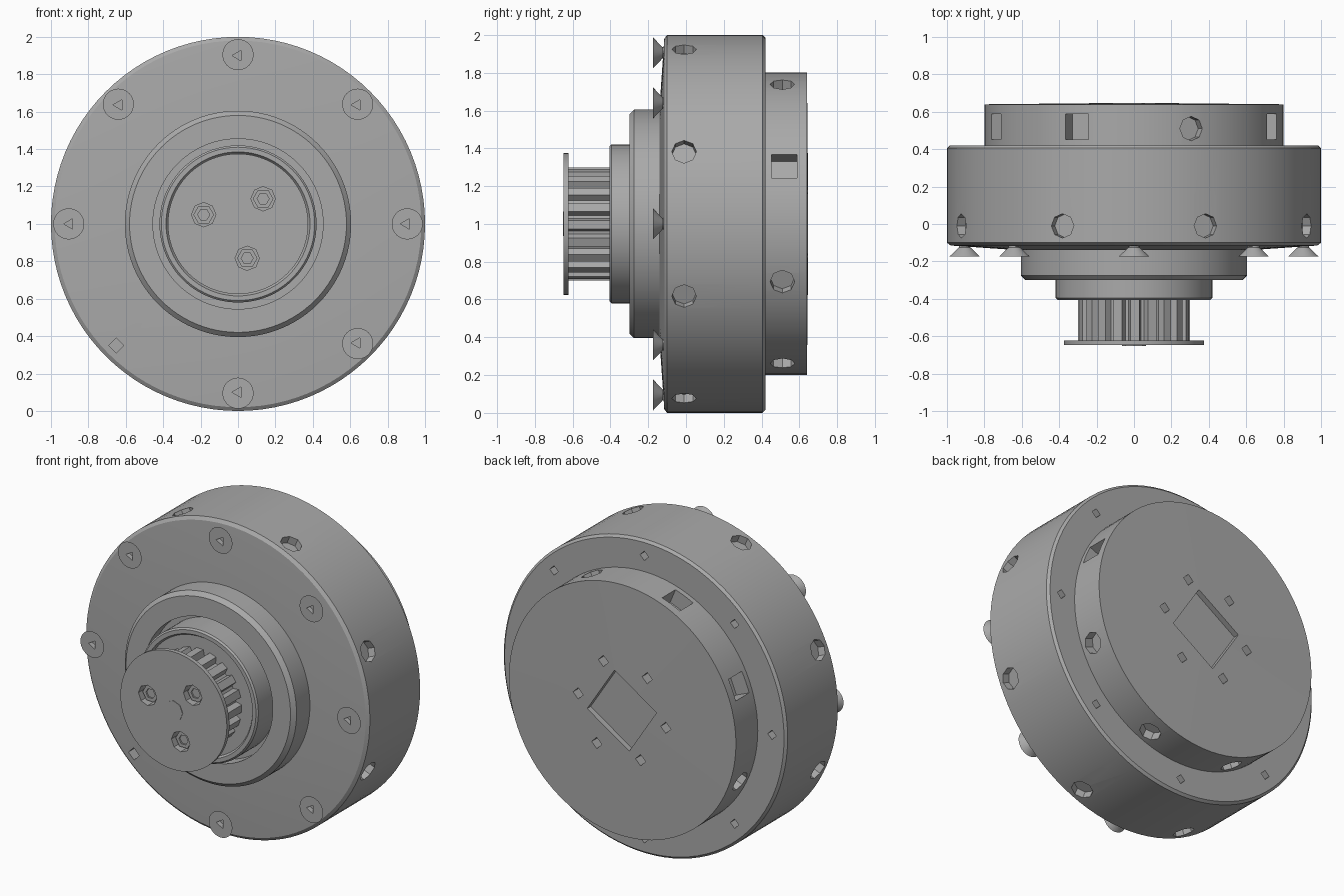
import bpy, bmesh
from math import sin, cos, tau, radians
from mathutils import Vector

cube = bpy.data.objects.get("Cube")
if cube:
    bpy.data.objects.remove(cube)

grey = bpy.data.materials.new("machined_grey")
grey.use_nodes = True
grey.diffuse_color = (0.4, 0.4, 0.4, 1)
grey.node_tree.nodes["Principled BSDF"].inputs["Base Color"].default_value = (0.4, 0.4, 0.4, 1)

CENTRE = Vector((0, 0, 1))


def polar(radius, degrees, y):
    a = radians(degrees)
    return Vector((radius * cos(a), y, radius * sin(a))) + CENTRE


def add_object(name, bm):
    bmesh.ops.recalc_face_normals(bm, faces=bm.faces)
    mesh = bpy.data.meshes.new(name)
    bm.to_mesh(mesh)
    bm.free()
    obj = bpy.data.objects.new(name, mesh)
    bpy.context.collection.objects.link(obj)
    mesh.materials.append(grey)
    return obj


def lathe(name, profile, centre=CENTRE, sides=96):
    """Closed solid turned about the y axis from (radius, y) points."""
    bm = bmesh.new()
    rings = []
    for r, y in profile:
        if r == 0:
            rings.append([bm.verts.new(centre + Vector((0, y, 0)))] * sides)
        else:
            rings.append([bm.verts.new(centre + Vector((r * cos(tau * i / sides), y, r * sin(tau * i / sides))))
                          for i in range(sides)])
    for a, b in zip(rings, rings[1:]):
        for i in range(sides):
            j = (i + 1) % sides
            corners = list(dict.fromkeys((a[i], a[j], b[j], b[i])))
            bm.faces.new(corners)
    return add_object(name, bm)


def prism(bm, position, direction, radius, depth, sides, turn=0):
    """Add a prism to bm, centred on a position and running along a direction."""
    rot = direction.to_track_quat("Z", "Y").to_matrix()
    caps = []
    for h in (-depth, depth):
        caps.append([bm.verts.new(position + rot @ Vector((radius * cos(tau * i / sides + turn),
                                                           radius * sin(tau * i / sides + turn), h)))
                     for i in range(sides)])
    low, high = caps
    bm.faces.new(low)
    bm.faces.new(high)
    for i in range(sides):
        j = (i + 1) % sides
        bm.faces.new((low[i], low[j], high[j], high[i]))


def cut(obj, bm):
    """Subtract the prisms in bm from an object and drop the cutter."""
    cutter = add_object("hole_cutter", bm)
    cutter.hide_render = True
    mod = obj.modifiers.new("holes", "BOOLEAN")
    mod.operation, mod.solver, mod.object = "DIFFERENCE", "EXACT", cutter
    bpy.context.view_layer.update()
    mesh = bpy.data.meshes.new_from_object(obj.evaluated_get(bpy.context.evaluated_depsgraph_get()))
    obj.modifiers.clear()
    obj.data = mesh
    bpy.data.objects.remove(cutter)


AXIS = Vector((0, 1, 0))

# Main drum with radial ports, rear bolt holes and one empty front hole
drum = lathe("main_drum", [(0, -0.14), (0.62, -0.14), (0.98, -0.115), (1, -0.10),
                           (1, 0.405), (0.985, 0.42), (0, 0.42)])
bm = bmesh.new()
for k in range(8):
    out = polar(1, 45 * k + 22.5, 0) - CENTRE
    prism(bm, polar(1, 45 * k + 22.5, -0.01), out, 0.065, 0.05, 8)
    prism(bm, polar(0.9, 45 * k, 0.42), AXIS, 0.03, 0.05, 4)
prism(bm, polar(0.92, 225, -0.11), AXIS, 0.04, 0.06, 4)
cut(drum, bm)

# Rear housing with side ports, small bolt holes and a square socket
housing = lathe("rear_housing", [(0, 0.40), (0.8, 0.40), (0.8, 0.64), (0, 0.648)])
bm = bmesh.new()
for k in range(8):
    angle = 45 * k + 22.5
    out = polar(1, angle, 0) - CENTRE
    if k in (0, 2, 3):
        prism(bm, polar(0.8, angle, 0.52), out, 0.095, 0.1, 4, tau / 8)
    else:
        prism(bm, polar(0.8, angle, 0.51), out, 0.065, 0.06, 8)
for k in range(6):
    prism(bm, polar(0.31, 60 * k + 5, 0.64), AXIS, 0.036, 0.06, 4)
prism(bm, polar(0, 0, 0.65), AXIS, 0.25, 0.04, 4, radians(12))
cut(housing, bm)

# Front bearing ring and the collar inside it
lathe("bearing_ring", [(0, -0.22), (0.455, -0.22), (0.455, -0.30), (0.58, -0.30),
                       (0.605, -0.275), (0.605, -0.12), (0, -0.12)])
lathe("collar", [(0, -0.39), (0.375, -0.39), (0.385, -0.405), (0.41, -0.405),
                 (0.42, -0.395), (0.42, -0.20), (0, -0.20)])

# Toothed pulley barrel
TEETH = 20
bm = bmesh.new()
outline = []
for k in range(TEETH):
    for offset, r in ((-0.3, 0.3), (0.2, 0.3), (0.35, 0.262), (0.55, 0.262)):
        outline.append(polar(r, (k + offset) * 360 / TEETH, -0.635))
face = bm.faces.new([bm.verts.new(p) for p in outline])
moved = bmesh.ops.extrude_face_region(bm, geom=[face])["geom"]
bmesh.ops.translate(bm, vec=(0, 0.26, 0), verts=[v for v in moved if isinstance(v, bmesh.types.BMVert)])
add_object("pulley_teeth", bm)

# Pulley flange with three screw pockets around the shaft
flange = lathe("pulley_flange", [(0, -0.648), (0.375, -0.648), (0.375, -0.622), (0, -0.622)])
pockets = [polar(0.19, a, -0.65) for a in (45, 165, 285)]
for target in (flange, bpy.data.objects["pulley_teeth"]):
    bm = bmesh.new()
    for p in pockets:
        prism(bm, p, AXIS, 0.065, 0.08, 8)
    cut(target, bm)
lathe("shaft_end", [(0, -0.651), (0.065, -0.651), (0.065, -0.60), (0, -0.60)], sides=8)
for i, p in enumerate(pockets):
    lathe(f"pulley_screw_{i + 1}", [(0, 0.04), (0.032, 0.04), (0.032, 0.03), (0.055, 0.03),
                                    (0.055, 0.085), (0, 0.085)], p, 6)

# Countersunk screws on the front face; one position is left empty
for k in range(8):
    if k == 5:
        continue
    screw = lathe(f"front_screw_{k + 1}", [(0, -0.175), (0.083, -0.175), (0.03, -0.125), (0.03, -0.09),
                                           (0, -0.09)], polar(0.905, 45 * k, 0), 32)
    bm = bmesh.new()
    prism(bm, polar(0.9, 45 * k, -0.175), AXIS, 0.032, 0.03, 3)
    cut(screw, bm)

# Smooth turned surfaces, crisp machined edges
bpy.ops.object.select_all(action="DESELECT")
for obj in bpy.context.collection.objects:
    if obj.type == "MESH" and obj.data.materials and obj.data.materials[0] == grey:
        obj.select_set(True)
        bpy.context.view_layer.objects.active = obj
bpy.ops.object.shade_smooth_by_angle(angle=radians(20))
